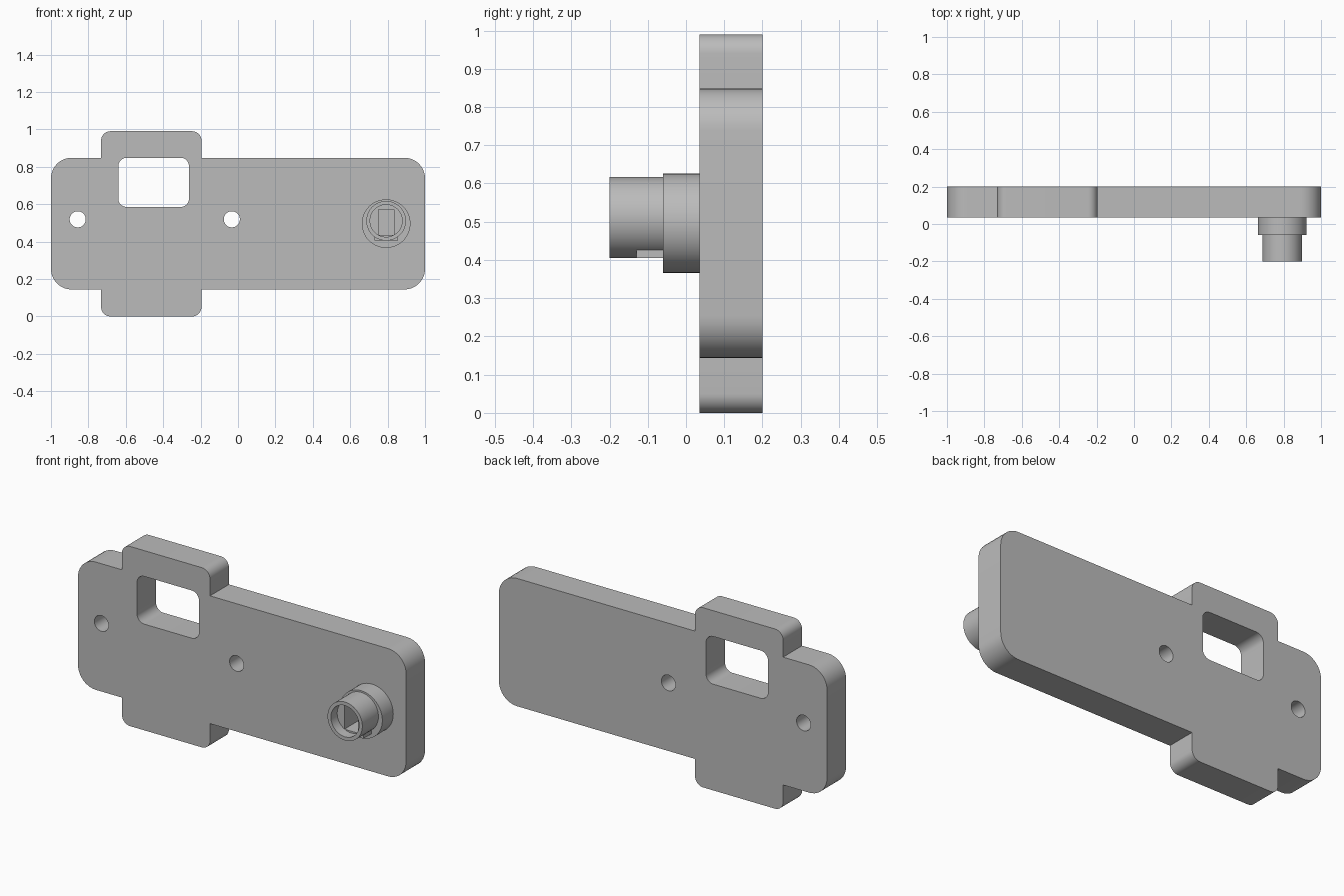
import bpy
import math
from mathutils import Vector

cube = bpy.data.objects.get("Cube")
if cube:
    bpy.data.objects.remove(cube, do_unlink=True)

grey = bpy.data.materials.new("light grey")
grey.use_nodes = True
colour = (0.5, 0.5, 0.5, 1)
grey.diffuse_color = colour
grey.node_tree.nodes["Principled BSDF"].inputs["Base Color"].default_value = colour


def rounded(corners, steps=10):
    """Outline from (x, z, radius) corners that meet at right angles."""
    points = []
    for i, (x, z, r) in enumerate(corners):
        p = Vector((x, z))
        if r == 0:
            points.append(p)
            continue
        a = (Vector(corners[i - 1][:2]) - p).normalized() * r
        b = (Vector(corners[(i + 1) % len(corners)][:2]) - p).normalized() * r
        for k in range(steps + 1):
            t = math.pi / 2 * k / steps
            points.append(p + a * (1 - math.sin(t)) + b * (1 - math.cos(t)))
    return points


def rect(x0, x1, z0, z1, r=0):
    return rounded([(x0, z0, r), (x1, z0, r), (x1, z1, r), (x0, z1, r)])


def circle(x, z, r, n=48):
    return [Vector((x + r * math.cos(math.tau * k / n),
                    z + r * math.sin(math.tau * k / n))) for k in range(n)]


def slab(name, outlines, y0, y1):
    """Extrude an outline with holes from y0 to y1."""
    curve = bpy.data.curves.new(name, 'CURVE')
    curve.dimensions = '2D'
    curve.fill_mode = 'BOTH'
    curve.extrude = (y1 - y0) / 2
    for outline in outlines:
        spline = curve.splines.new('POLY')
        spline.points.add(len(outline) - 1)
        for point, p in zip(spline.points, outline):
            point.co = (p.x, p.y, 0, 1)
        spline.use_cyclic_u = True
    obj = bpy.data.objects.new(name, curve)
    bpy.context.collection.objects.link(obj)
    obj.location.y = (y0 + y1) / 2
    obj.rotation_euler.x = math.pi / 2
    bpy.ops.object.select_all(action='DESELECT')
    obj.select_set(True)
    bpy.context.view_layer.objects.active = obj
    bpy.ops.object.convert(target='MESH')
    obj = bpy.context.object
    bpy.ops.object.mode_set(mode='EDIT')
    bpy.ops.mesh.select_all(action='SELECT')
    bpy.ops.mesh.remove_doubles(threshold=0.0001)
    bpy.ops.mesh.normals_make_consistent(inside=False)
    bpy.ops.object.mode_set(mode='OBJECT')
    obj.data.materials.clear()
    obj.data.materials.append(grey)
    bpy.ops.object.shade_smooth_by_angle(angle=math.radians(30))
    return obj


# Plate with upper and lower tabs, window and two screw holes
front, back = 0.035, 0.2
low, high, left, right = 0.144, 0.848, -0.732, -0.195
big, small = 0.11, 0.05
plate = rounded([
    (-1, low, big), (left, low, 0), (left, 0, small), (right, 0, small),
    (right, low, 0), (1, low, big), (1, high, big), (right, high, 0),
    (right, 0.99, small), (left, 0.99, small), (left, high, 0), (-1, high, big)])
window = rect(-0.64, -0.262, 0.585, 0.848, 0.045)
holes = [circle(x, 0.519, 0.043) for x in (-0.857, -0.033)]
slab("plate", [plate, window] + holes, front, back)

# Stepped post with a round bore that narrows to a rectangular socket
px, pz = 0.792, 0.511
socket = rect(0.75, 0.834, 0.435, 0.572)
slab("post_collar", [circle(px, 0.496, 0.13), socket], -0.06, front)
slab("post_body", [circle(px, pz, 0.106), socket], -0.145, -0.06)
slab("post_rim", [circle(px, pz, 0.106), circle(px, pz, 0.086)], -0.2, -0.145)

# Square key under the post
slab("post_key", [rect(0.73, 0.855, 0.405, 0.43)], -0.13, -0.06)
